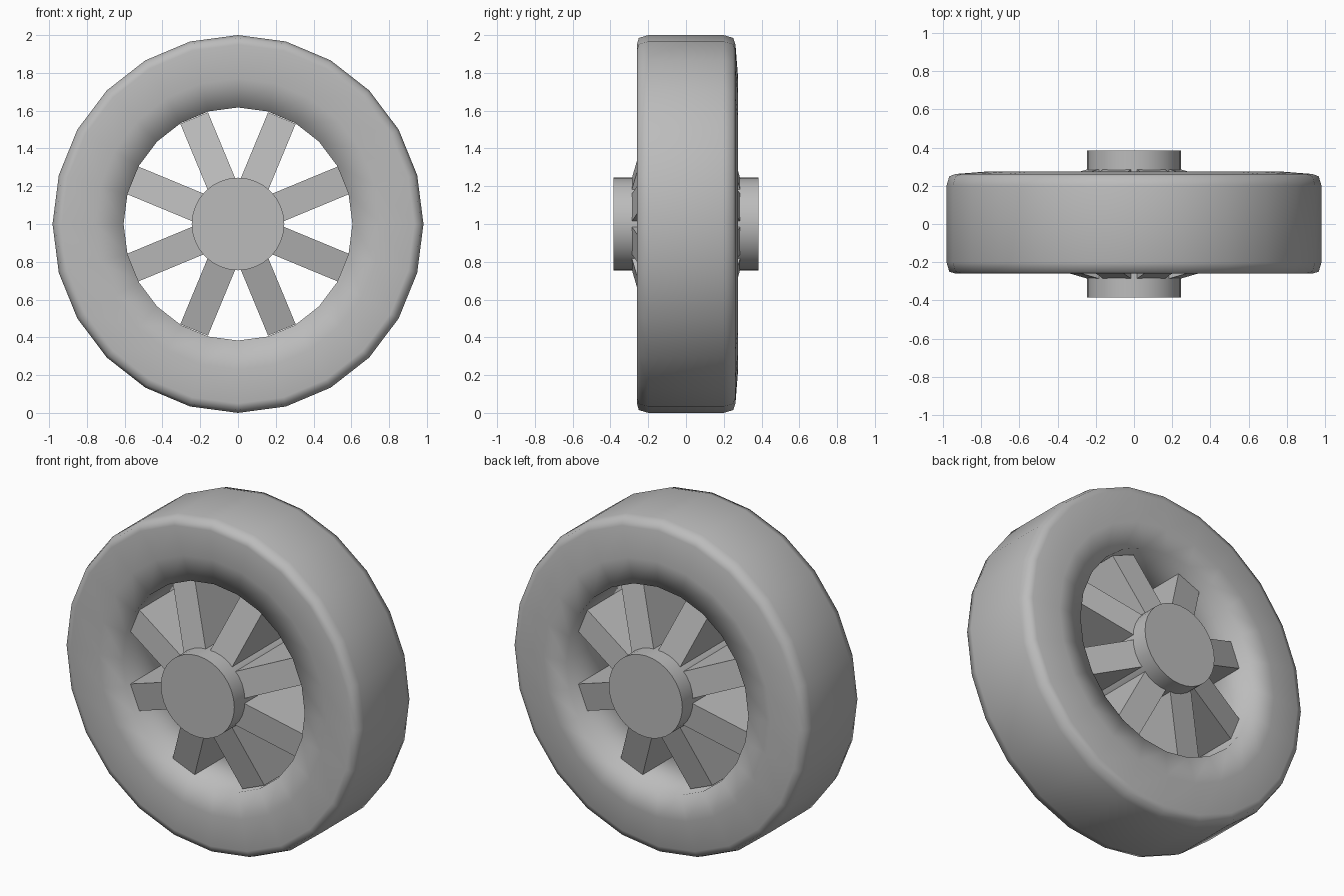
import bpy, bmesh, math
from mathutils import Matrix

old = bpy.data.objects.get("Cube")
if old:
    bpy.data.objects.remove(old, do_unlink=True)

SIDES = 24
CENTRE = Matrix.Translation((0, 0, 1))

grey = bpy.data.materials.new("plain grey")
grey.use_nodes = True
grey.diffuse_color = (0.5, 0.5, 0.5, 1)
grey.node_tree.nodes["Principled BSDF"].inputs["Base Color"].default_value = (0.5, 0.5, 0.5, 1)


def finish(name, bm, smooth):
    """Turn a bmesh into a named, coloured object at the wheel centre."""
    bmesh.ops.recalc_face_normals(bm, faces=bm.faces[:])
    bm.transform(CENTRE)
    for face in bm.faces:
        face.smooth = smooth
    mesh = bpy.data.meshes.new(name)
    bm.to_mesh(mesh)
    bm.free()
    mesh.materials.append(grey)
    obj = bpy.data.objects.new(name, mesh)
    bpy.context.collection.objects.link(obj)
    return obj


# Tyre: closed (radius, y) profile revolved about the y axis
profile = [(0.617, -0.23), (0.77, -0.245), (0.95, -0.26), (0.985, -0.25),
           (1.0, -0.2), (1.0, 0.2), (0.985, 0.25), (0.95, 0.262),
           (0.77, 0.276), (0.617, 0.272)]
bm = bmesh.new()
rings = []
for i in range(SIDES):
    a = math.tau * i / SIDES
    rings.append([bm.verts.new((0.982 * r * math.sin(a), y, r * math.cos(a)))
                  for r, y in profile])
for i in range(SIDES):
    here, after = rings[i], rings[(i + 1) % SIDES]
    for j in range(len(profile)):
        k = (j + 1) % len(profile)
        bm.faces.new((here[j], here[k], after[k], after[j]))
finish("tyre", bm, True)

# Hub: capped cylinder lying along y
bm = bmesh.new()
bmesh.ops.create_cone(bm, cap_ends=True, segments=32, radius1=0.245,
                      radius2=0.245, depth=0.77,
                      matrix=Matrix.Rotation(math.pi / 2, 4, 'X'))
hub = finish("hub", bm, True)
bpy.ops.object.select_all(action='DESELECT')
hub.select_set(True)
bpy.context.view_layer.objects.active = hub
bpy.ops.object.shade_smooth_by_angle(angle=math.radians(35))

# Spokes: deep blocks that get shallower towards the rim
for i in range(8):
    bm = bmesh.new()
    bmesh.ops.create_cube(bm, size=1)
    for v in bm.verts:
        outer = v.co.x > 0
        v.co.x = 0.607 if outer else 0.18
        v.co.y *= 0.37 if outer else 0.6
        v.co.z *= 0.158
    bm.transform(Matrix.Rotation(math.tau * (i + 0.5) / 8, 4, 'Y'))
    finish(f"spoke_{i + 1}", bm, False)
